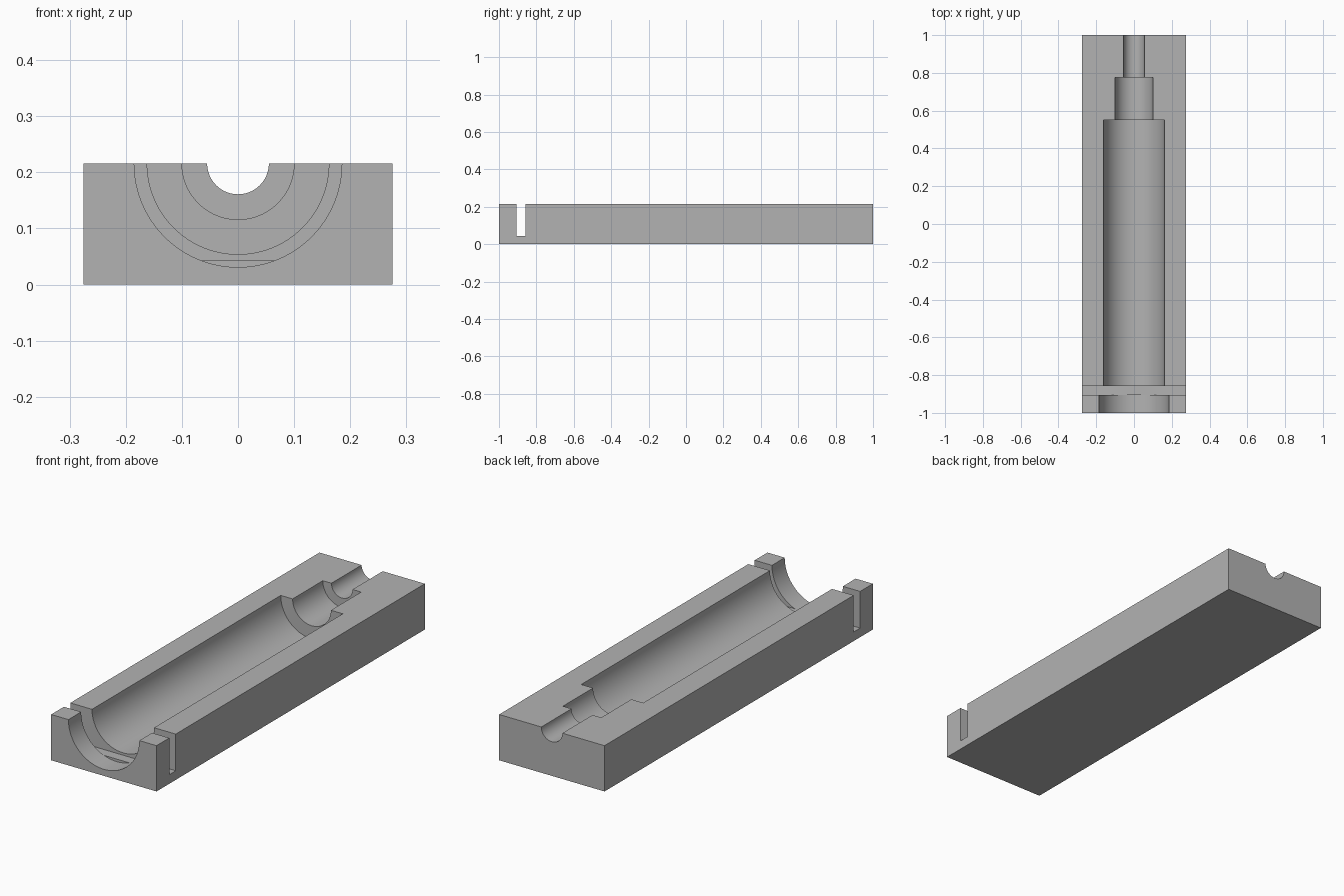
import bpy
import bmesh
import math
from mathutils import Matrix, Vector

default = bpy.data.objects.get("Cube")
if default:
    bpy.data.objects.remove(default, do_unlink=True)

HALF_W, HEIGHT = 0.275, 0.216
SLOT_FRONT, SLOT_BACK, SLOT_FLOOR = -0.905, -0.857, 0.043
SEGMENTS = 96

grey = bpy.data.materials.new("plain grey")
grey.use_nodes = True
colour = (0.45, 0.45, 0.45, 1)
grey.diffuse_color = colour
grey.node_tree.nodes["Principled BSDF"].inputs["Base Color"].default_value = colour


def add_object(name, bm):
    bmesh.ops.recalc_face_normals(bm, faces=bm.faces)
    mesh = bpy.data.meshes.new(name)
    bm.to_mesh(mesh)
    bm.free()
    mesh.materials.append(grey)
    obj = bpy.data.objects.new(name, mesh)
    bpy.context.collection.objects.link(obj)
    return obj


def box(name, low, high):
    low, high = Vector(low), Vector(high)
    bm = bmesh.new()
    place = Matrix.Translation((low + high) / 2) @ Matrix.Diagonal((*(high - low), 1))
    bmesh.ops.create_cube(bm, size=1, matrix=place)
    return add_object(name, bm)


def lathe(name, profile):
    """Revolve (radius, y) points about the bore axis in the top plane."""
    bm = bmesh.new()
    verts = [bm.verts.new((r, y, HEIGHT)) for r, y in profile]
    edges = [bm.edges.new(pair) for pair in zip(verts, verts[1:])]
    bmesh.ops.spin(bm, geom=verts + edges, cent=(0, 0, HEIGHT), axis=(0, 1, 0),
                   angle=math.tau, steps=SEGMENTS, use_merge=True)
    bmesh.ops.remove_doubles(bm, verts=bm.verts, dist=1e-5)
    return add_object(name, bm)


def cut(target, cutter):
    mod = target.modifiers.new("cut", "BOOLEAN")
    mod.operation, mod.solver, mod.object = "DIFFERENCE", "EXACT", cutter
    bpy.context.view_layer.objects.active = target
    bpy.ops.object.modifier_apply(modifier=mod.name)
    bpy.data.objects.remove(cutter, do_unlink=True)


# Half mould block
block = box("mould_block", (-HALF_W, -1, 0), (HALF_W, 1, HEIGHT))

# Stepped bore: wide mouth, main barrel, neck and narrow outlet
steps = [(0.185, -1.1, SLOT_FRONT), (0.162, SLOT_FRONT, 0.55),
         (0.1, 0.55, 0.775), (0.055, 0.775, 1.1)]
profile = [(0, -1.1)]
for radius, start, end in steps:
    profile += [(radius, start), (radius, end)]
profile.append((0, 1.1))
cut(block, lathe("bore_cutter", profile))

# Crosswise slot near the front
cut(block, box("slot_cutter", (-0.4, SLOT_FRONT, SLOT_FLOOR), (0.4, SLOT_BACK, 0.4)))

# Smooth bore with crisp edges
bpy.ops.object.select_all(action="DESELECT")
block.select_set(True)
bpy.context.view_layer.objects.active = block
bpy.ops.object.shade_smooth_by_angle(angle=math.radians(30))
